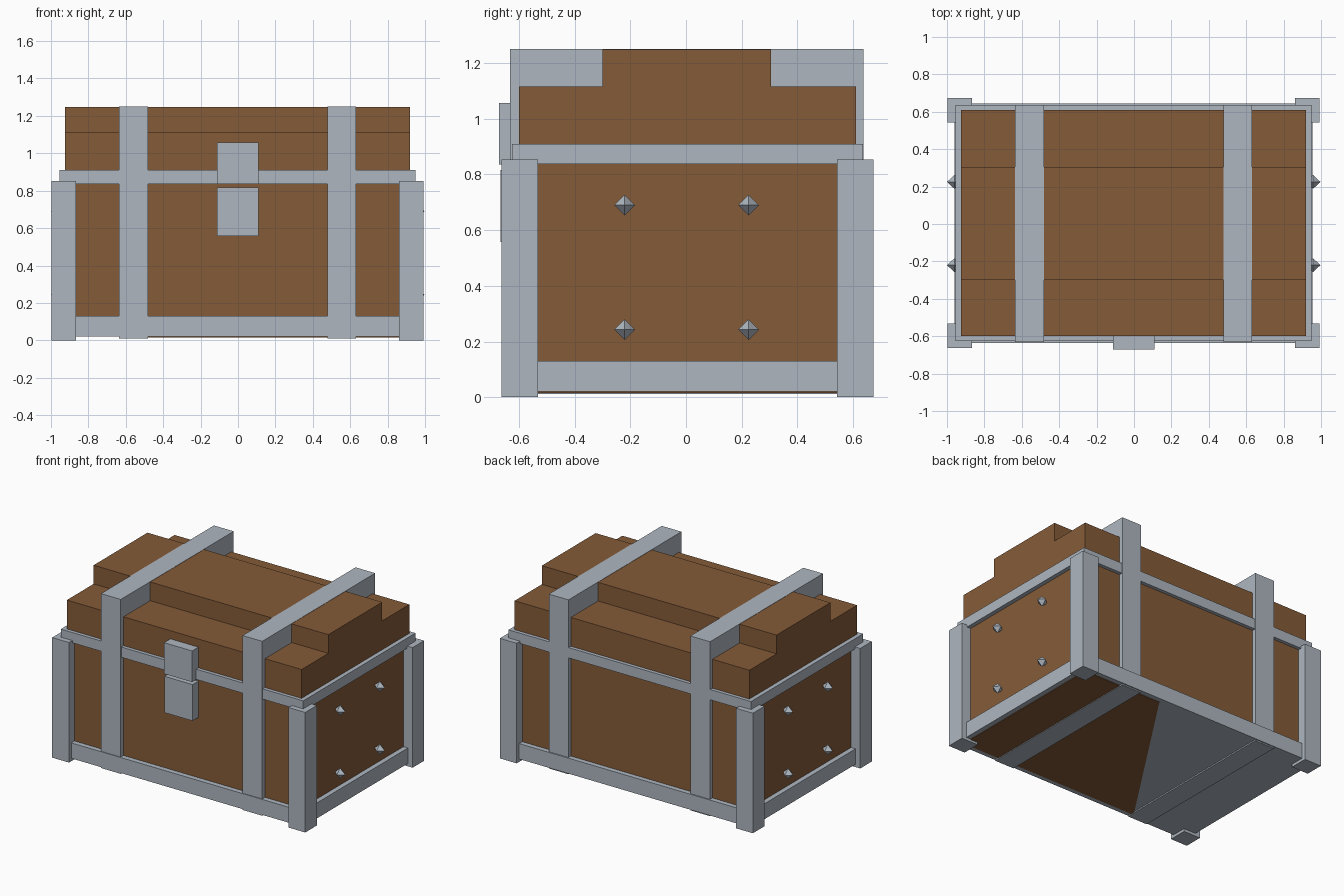
import bpy
import bmesh
from mathutils import Matrix, Vector

if "Cube" in bpy.data.objects:
    bpy.data.objects.remove(bpy.data.objects["Cube"], do_unlink=True)


def make_material(name, color):
    mat = bpy.data.materials.new(name)
    mat.use_nodes = True
    mat.diffuse_color = (*color, 1)
    for node in mat.node_tree.nodes:
        if node.type == "BSDF_PRINCIPLED":
            node.inputs["Base Color"].default_value = (*color, 1)
            node.inputs["Roughness"].default_value = 0.8
    return mat


WOOD = make_material("brown wood", (0.235, 0.105, 0.040))
METAL = make_material("grey metal", (0.42, 0.47, 0.525))


def finish(name, bm, mat):
    mesh = bpy.data.meshes.new(name)
    bm.to_mesh(mesh)
    bm.free()
    mesh.materials.append(mat)
    obj = bpy.data.objects.new(name, mesh)
    bpy.context.collection.objects.link(obj)
    return obj


def box(name, mat, x, y, z):
    """Box from (min, max) ranges along each axis."""
    low, high = Vector((x[0], y[0], z[0])), Vector((x[1], y[1], z[1]))
    bm = bmesh.new()
    place = Matrix.Translation((low + high) / 2) @ Matrix.Diagonal((*(high - low), 1))
    bmesh.ops.create_cube(bm, size=1, matrix=place)
    return finish(name, bm, mat)


# Wooden body and two-step lid
wide, deep = (-0.925, 0.92), (-0.6, 0.61)
box("chest_body", WOOD, wide, deep, (0.03, 0.84))
box("lid_lower_step", WOOD, wide, deep, (0.90, 1.115))
box("lid_upper_step", WOOD, wide, (-0.3, 0.305), (1.10, 1.248))

# Metal rim and base
box("lid_rim", METAL, (-0.955, 0.95), (-0.625, 0.635), (0.837, 0.91))
box("base_trim", METAL, (-0.96, 0.955), (-0.636, 0.645), (0.02, 0.13))

# Wood showing on part of the underside
bm = bmesh.new()
outline = [(0.92, -0.6), (0.92, 0.61), (0.3, 0.61), (-0.5, -0.6)]
face = bm.faces.new([bm.verts.new((x, y, 0.016)) for x, y in outline])
top = bmesh.ops.extrude_face_region(bm, geom=[face])["geom"]
bmesh.ops.translate(bm, vec=(0, 0, 0.006),
                    verts=[v for v in top if isinstance(v, bmesh.types.BMVert)])
bmesh.ops.recalc_face_normals(bm, faces=bm.faces)
finish("bottom_board", bm, WOOD)

# Bands wrapping the whole chest
for side, x in (("right", (-0.635, -0.48)), ("left", (0.478, 0.632))):
    box(side + "_band", METAL, x, (-0.631, 0.637), (0.011, 1.25))

# Corner posts
for side, x in (("right", (-0.997, -0.865)), ("left", (0.86, 0.992))):
    for end, y in (("front", (-0.662, -0.532)), ("back", (0.543, 0.673))):
        box(f"{end}_{side}_post", METAL, x, y, (0, 0.853))

# Latch plates
box("latch_upper", METAL, (-0.112, 0.109), (-0.671, -0.59), (0.836, 1.057))
box("latch_lower", METAL, (-0.112, 0.109), (-0.666, -0.59), (0.558, 0.816))

# Diamond studs on both end walls
for side, x in (("right", -0.96), ("left", 0.957)):
    for level, z in (("lower", 0.243), ("upper", 0.69)):
        for end, y in (("front", -0.22), ("back", 0.225)):
            bm = bmesh.new()
            for direction in (-1, 1):
                turn = Matrix.Rotation(direction * 1.5708, 4, "Y")
                place = Matrix.Translation((x, y, z)) @ turn
                cone = Matrix.Translation((0, 0, 0.02))
                bmesh.ops.create_cone(bm, segments=4, radius1=0.037, radius2=0,
                                      depth=0.04, matrix=place @ cone)
            # Fuse the two pyramids at their shared square
            flat = [f for f in bm.faces if len(f.verts) == 4]
            bmesh.ops.delete(bm, geom=flat, context="FACES_ONLY")
            bmesh.ops.remove_doubles(bm, verts=bm.verts, dist=0.001)
            bmesh.ops.recalc_face_normals(bm, faces=bm.faces)
            finish(f"{side}_{level}_{end}_stud", bm, METAL)
